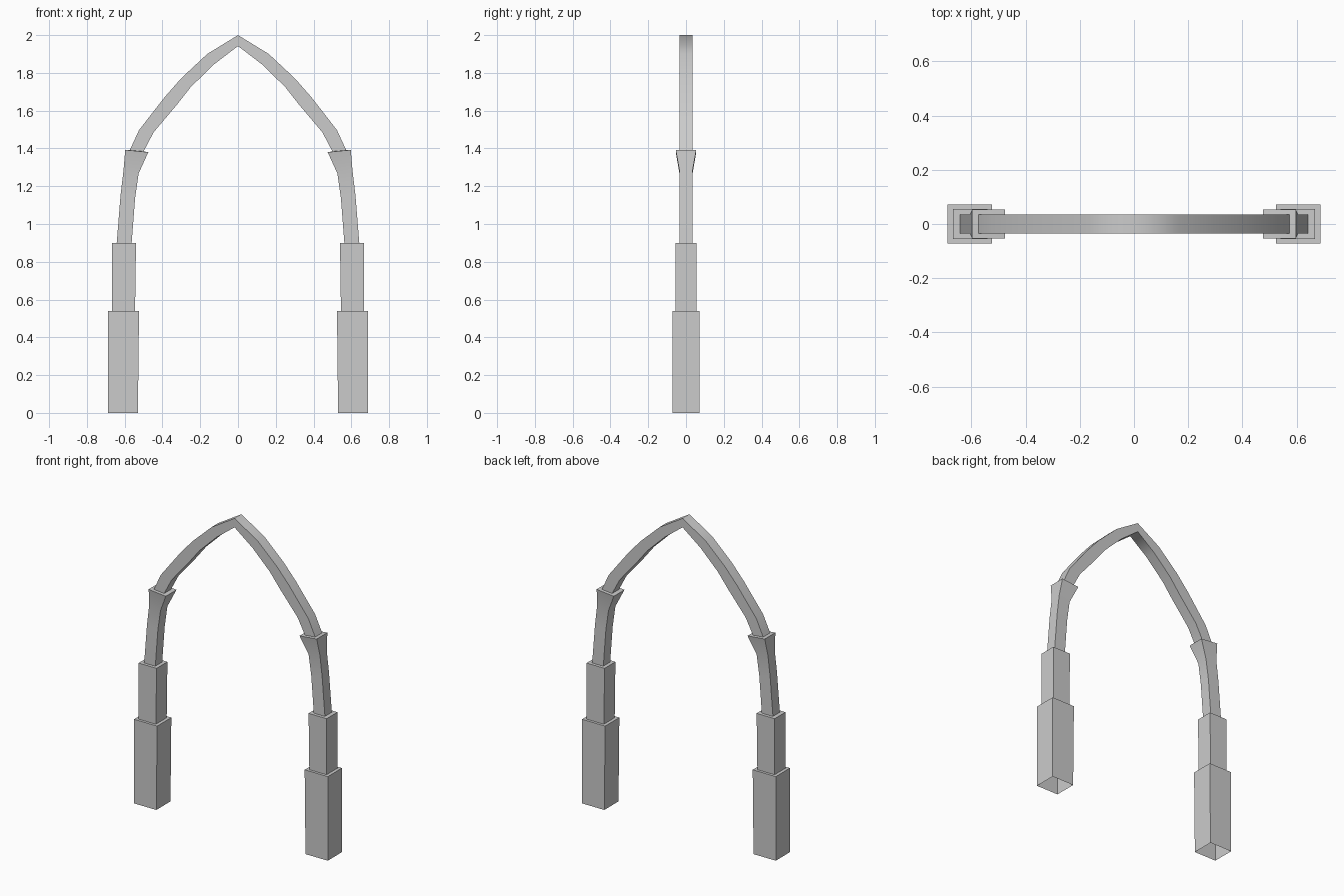
import bpy, bmesh, math

if "Cube" in bpy.data.objects:
    bpy.data.objects.remove(bpy.data.objects["Cube"])


def loft(name, rings):
    """Square tube on the +x side, mirrored to -x.
    Each ring: outer x, outer z, inner x, inner z, half depth."""
    bm = bmesh.new()
    loops = []
    for xo, zo, xi, zi, d in rings:
        loops.append([bm.verts.new(p) for p in
                      ((xi, -d, zi), (xo, -d, zo), (xo, d, zo), (xi, d, zi))])
    for a, b in zip(loops, loops[1:]):
        for i in range(4):
            j = (i + 1) % 4
            bm.faces.new((a[i], a[j], b[j], b[i]))
    me = bpy.data.meshes.new(name)
    bm.to_mesh(me)
    bm.free()
    ob = bpy.data.objects.new(name, me)
    bpy.context.collection.objects.link(ob)
    mod = ob.modifiers.new("Mirror", 'MIRROR')
    mod.use_axis[0] = True
    mod.merge_threshold = 0.001
    bpy.ops.object.select_all(action='DESELECT')
    ob.select_set(True)
    bpy.context.view_layer.objects.active = ob
    bpy.ops.object.shade_smooth_by_angle(angle=math.radians(30))
    return ob


# Shared joints, used by the part below (as its ledge) and the part above
post_foot = (0.668, 0.54, 0.545, 0.54, 0.055)
shaft_foot = (0.642, 0.90, 0.563, 0.90, 0.035)
arch_foot = (0.573, 1.391, 0.50, 1.384, 0.035)

# Open-bottomed lower block with its ledge
loft("base_blocks", [(0.688, 0, 0.53, 0, 0.072),
                     (0.688, 0.54, 0.524, 0.54, 0.072), post_foot])

# Narrower middle block with its ledge
loft("post_blocks", [post_foot, (0.668, 0.90, 0.54, 0.90, 0.055), shaft_foot])

# Leaning shaft flaring into a capital
loft("shafts", [shaft_foot,
                (0.622, 1.15, 0.545, 1.135, 0.035),
                (0.606, 1.285, 0.526, 1.268, 0.035),
                (0.597, 1.392, 0.475, 1.38, 0.054), arch_foot])

# Pointed arch
loft("pointed_arch", [arch_foot,
                      (0.524, 1.497, 0.447, 1.485, 0.035),
                      (0.388, 1.672, 0.323, 1.632, 0.035),
                      (0.300, 1.772, 0.250, 1.725, 0.035),
                      (0.163, 1.900, 0.127, 1.845, 0.035),
                      (0.0, 2.0, 0.0, 1.942, 0.035)])
